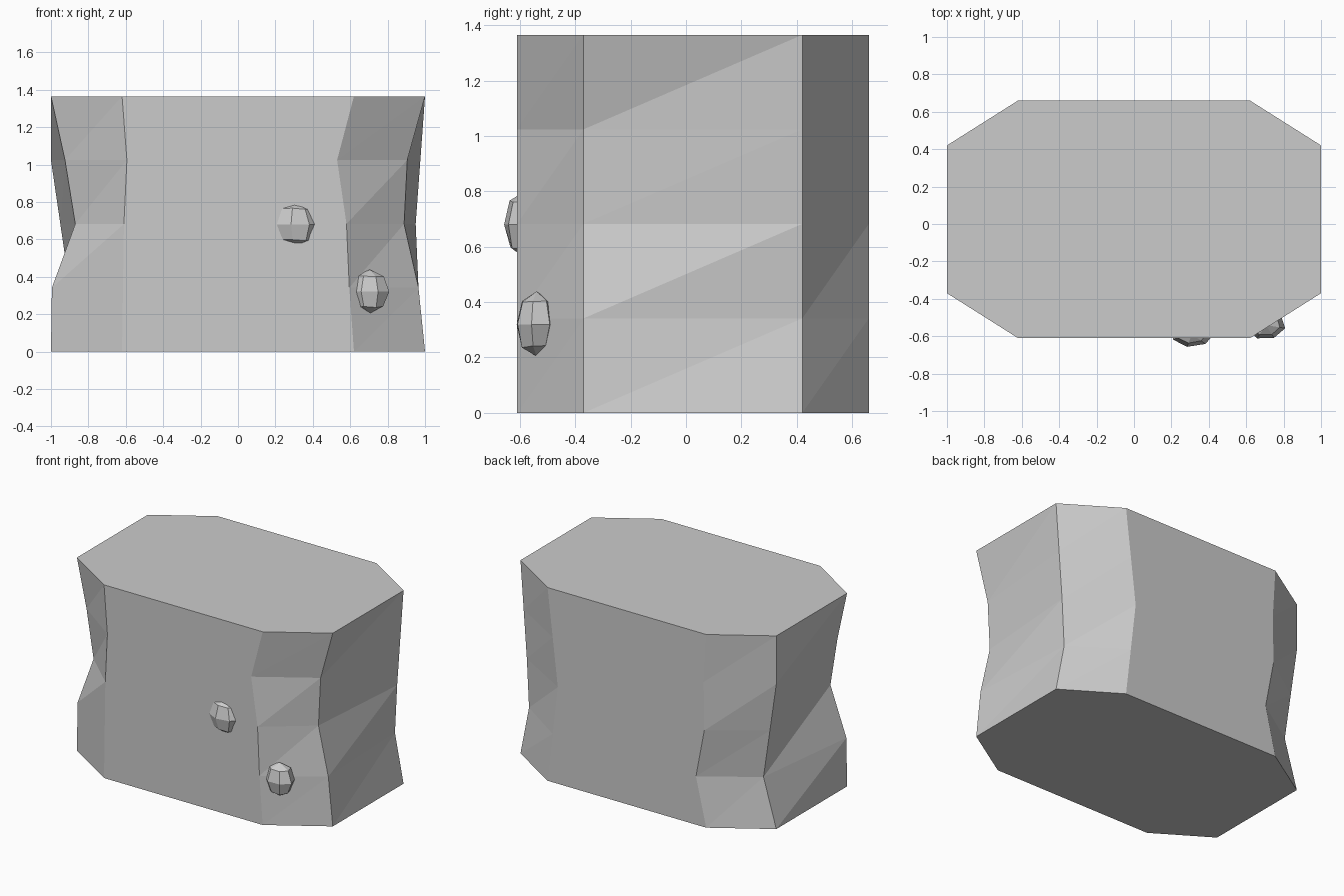
import bpy, bmesh, math, random
from mathutils import Vector

if "Cube" in bpy.data.objects:
    bpy.data.objects.remove(bpy.data.objects["Cube"])

random.seed(4)
H = 1.365

stone = bpy.data.materials.new("stone grey")
stone.diffuse_color = (0.6, 0.6, 0.6, 1)
stone.use_nodes = True
stone.node_tree.nodes["Principled BSDF"].inputs["Base Color"].default_value = stone.diffuse_color


def finish(bm, name):
    bmesh.ops.recalc_face_normals(bm, faces=bm.faces)
    mesh = bpy.data.meshes.new(name)
    bm.to_mesh(mesh)
    bm.free()
    mesh.materials.append(stone)
    ob = bpy.data.objects.new(name, mesh)
    bpy.context.collection.objects.link(ob)
    return ob


# Chamfered block: corner (x, y) and the x position at the three inner levels
corners = [
    ((-0.62, -0.61), (-0.615, -0.61, -0.594)),
    ((0.62, -0.61), (0.595, 0.58, 0.53)),
    ((1.0, -0.37), (0.965, 0.888, 0.905)),
    ((1.0, 0.42), (0.933, 0.95, 0.975)),
    ((0.62, 0.66), (0.58, 0.54, 0.58)),
    ((-0.62, 0.66), (-0.54, -0.605, -0.60)),
    ((-1.0, 0.42), (-0.90, -0.95, -1.0)),
    ((-1.0, -0.37), (-0.995, -0.87, -0.925)),
]
bm = bmesh.new()
rings = []
for level in range(5):
    ring = []
    for (x, y), inner in corners:
        px = inner[level - 1] if 0 < level < 4 else x
        ring.append(bm.verts.new((px, y, H * level / 4)))
    rings.append(ring)
for low, high in zip(rings, rings[1:]):
    for i in range(8):
        j = (i + 1) % 8
        bm.faces.new((low[i], low[j], high[j]))
        bm.faces.new((low[i], high[j], high[i]))
bm.faces.new(rings[0][::-1])
bm.faces.new(rings[-1])
finish(bm, "rock_block")


# Small faceted pebbles half sunk into the front
def pebble(name, centre, radii, turn):
    bm = bmesh.new()
    bmesh.ops.create_uvsphere(bm, u_segments=7, v_segments=4, radius=1)
    c, s = math.cos(turn), math.sin(turn)
    for v in bm.verts:
        x, y, z = v.co * random.uniform(0.96, 1.06)
        x, y = x * c - y * s, x * s + y * c
        v.co = Vector(centre) + Vector((x * radii[0], y * radii[1], z * radii[2]))
    finish(bm, name)


pebble("front_pebble", (0.31, -0.588, 0.68), (0.115, 0.068, 0.118), -math.pi / 2)
pebble("corner_pebble", (0.705, -0.54, 0.32), (0.105, 0.078, 0.113), -0.9)
